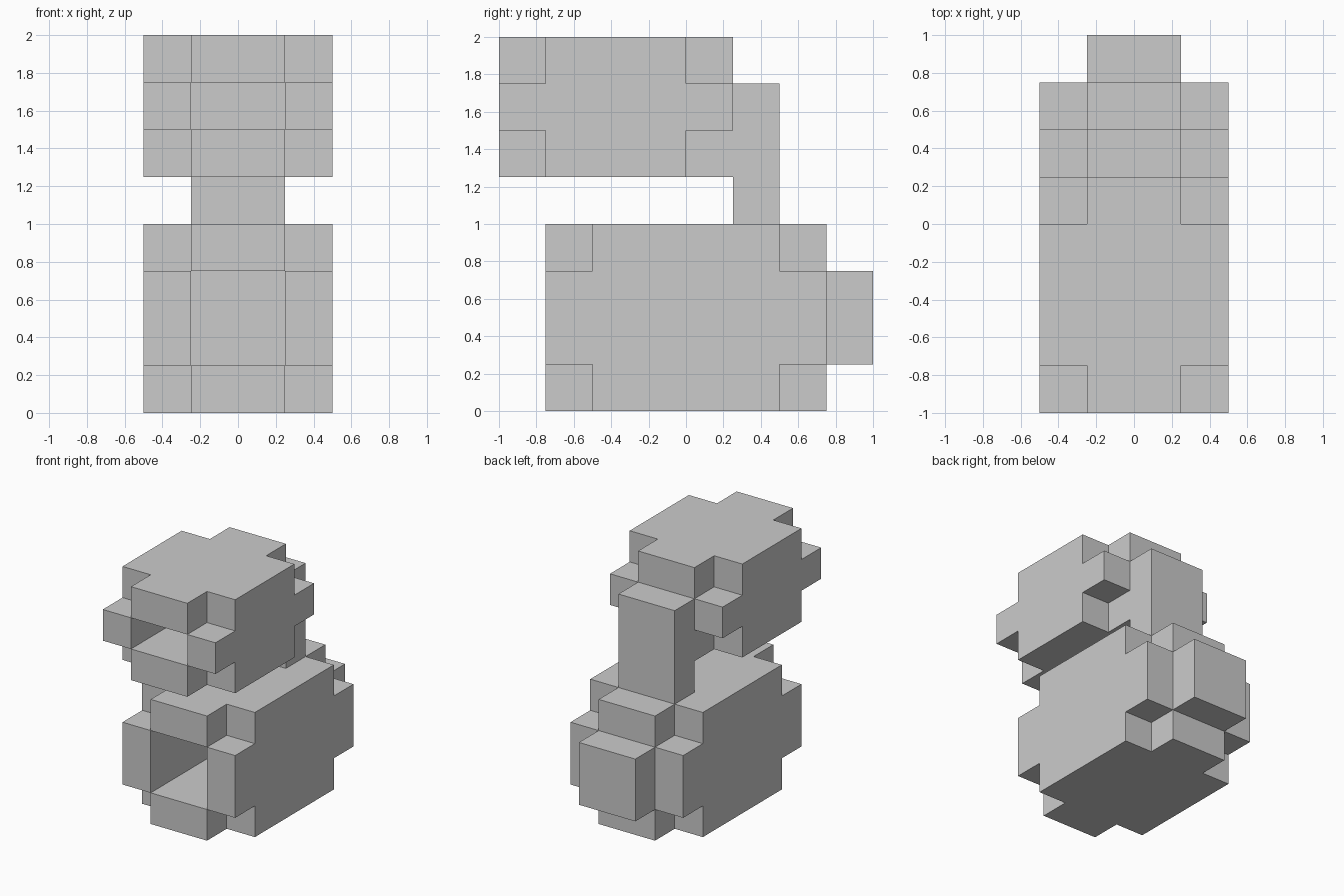
import bpy, bmesh
from mathutils import Vector

if "Cube" in bpy.data.objects:
    bpy.data.objects.remove(bpy.data.objects["Cube"])

V = 0.25  # size of one block


def block(x0, x1, y0, y1, z0, z1):
    """Set of grid cells filling a box, limits in block units."""
    return {(x, y, z) for x in range(x0, x1) for y in range(y0, y1) for z in range(z0, z1)}


def build(name, cells):
    """Skin a set of cells, keeping only the exposed sides."""
    bm = bmesh.new()
    for c in cells:
        for axis in range(3):
            for s in (-1, 1):
                n = list(c)
                n[axis] += s
                if tuple(n) in cells:
                    continue
                d = [Vector((0, 0, 0)) for _ in range(3)]
                for i in range(3):
                    d[i][i] = 0.5
                u, w, k = d[(axis + 1) % 3], d[(axis + 2) % 3], d[axis] * s
                m = Vector(c) + Vector((0.5, 0.5, 0.5)) + k
                pts = [m - u - w, m + u - w, m + u + w, m - u + w]
                if s < 0:
                    pts.reverse()
                bm.faces.new([bm.verts.new(p * V) for p in pts])
    bmesh.ops.remove_doubles(bm, verts=bm.verts, dist=0.001)
    bmesh.ops.dissolve_limit(bm, angle_limit=0.01, verts=bm.verts, edges=bm.edges)
    mesh = bpy.data.meshes.new(name)
    bm.to_mesh(mesh)
    bm.free()
    obj = bpy.data.objects.new(name, mesh)
    bpy.context.collection.objects.link(obj)
    return obj


def hollow_shell(y0, y1, z0, z1):
    """Open tube along y, one block thick, corners notched at both ends."""
    cells = block(-2, 2, y0, y1, z0, z1) - block(-1, 1, y0, y1, z0 + 1, z1 - 1)
    for y in (y0, y1 - 1):
        for x in (-2, 1):
            for z in (z0, z1 - 1):
                cells.discard((x, y, z))
    return cells


# Lower hollow body, closed by a raised plate at the back
build("body", hollow_shell(-3, 3, 0, 4) | block(-1, 1, 3, 4, 1, 3))

# Upper hollow head, open at the front
build("head", hollow_shell(-4, 1, 5, 8))

# Neck post, which also closes the back of the head
build("neck", block(-1, 1, 1, 2, 4, 7))
